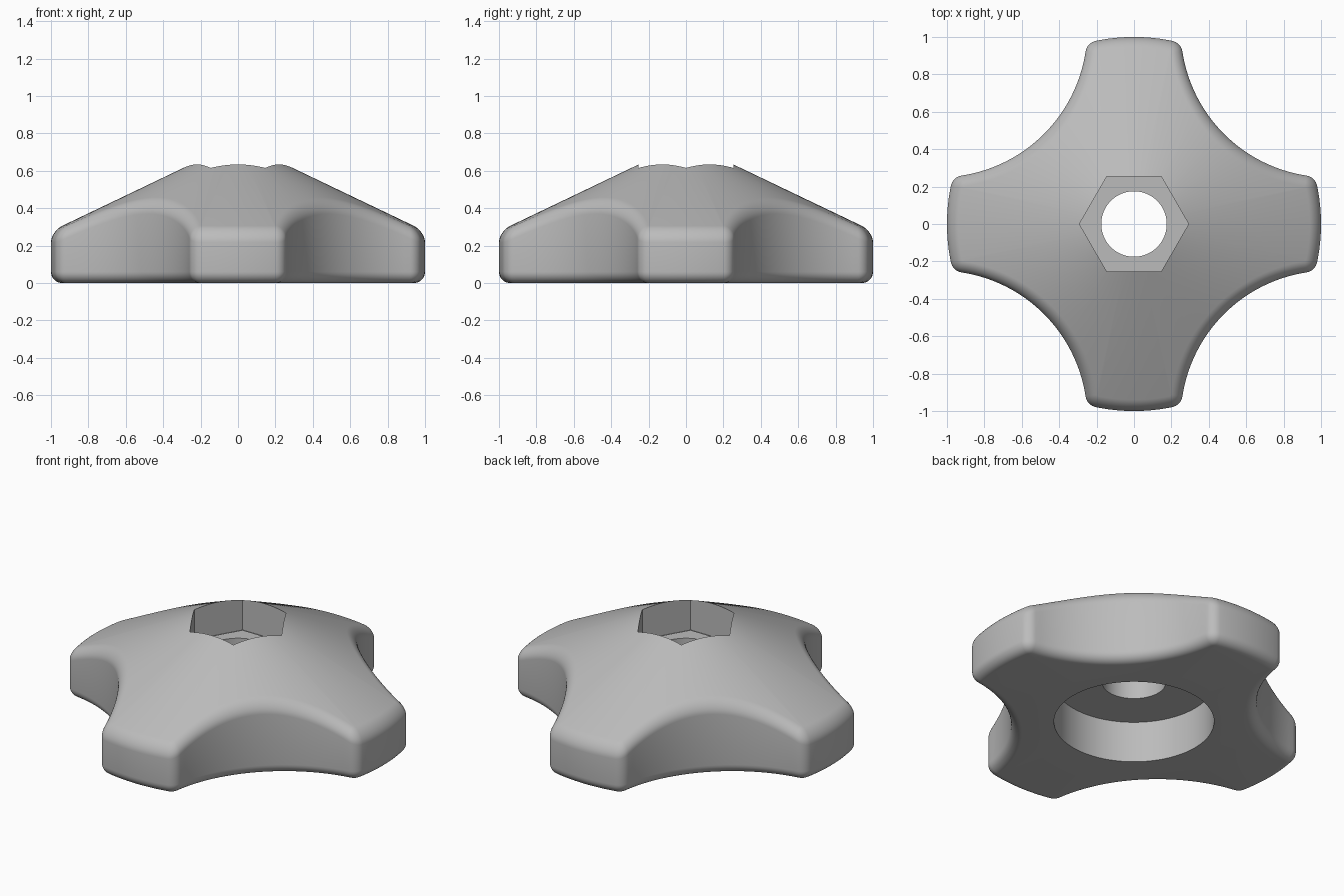
import bpy, bmesh, math
from math import sin, cos, pi, atan2, hypot

cube = bpy.data.objects.get("Cube")
if cube:
    bpy.data.objects.remove(cube, do_unlink=True)

grey = bpy.data.materials.new("plain_grey")
grey.use_nodes = True
grey.diffuse_color = (0.5, 0.5, 0.5, 1)
grey.node_tree.nodes["Principled BSDF"].inputs["Base Color"].default_value = (0.5, 0.5, 0.5, 1)

SCOOP, SCOOP_R = 1.04, 0.79     # scoop centre on the diagonal, and radius
CORNER, FILLET = 0.07, 0.06     # plan corner radius, edge rounding
BORE, COUNTERBORE, LEDGE = 0.175, 0.44, 0.25
POCKET_FLOOR, POCKET_FLAT, NUT_FLAT = 0.435, 0.253, 0.243


def cone_z(x, y):
    return 0.755 - 0.478 * hypot(x, y)


def loft(name, rings):
    """Join closed rings of equal length into a closed tube of faces."""
    bm = bmesh.new()
    loops = [[bm.verts.new(p) for p in ring] for ring in rings]
    n = len(loops[0])
    for a, b in zip(loops, loops[1:] + loops[:1]):
        for i in range(n):
            j = (i + 1) % n
            bm.faces.new((a[i], a[j], b[j], b[i]))
    bmesh.ops.recalc_face_normals(bm, faces=bm.faces)
    mesh = bpy.data.meshes.new(name)
    bm.to_mesh(mesh)
    bm.free()
    mesh.materials.append(grey)
    obj = bpy.data.objects.new(name, mesh)
    bpy.context.collection.objects.link(obj)
    return obj


def activate(obj):
    bpy.ops.object.select_all(action="DESELECT")
    obj.select_set(True)
    bpy.context.view_layer.objects.active = obj


def arc(cx, cy, r, a0, a1, n, side=1):
    """Points with outward normals, without the last point."""
    out = []
    for i in range(n):
        t = a0 + (a1 - a0) * i / n
        out.append((cx + r * cos(t), cy + r * sin(t), side * cos(t), side * sin(t)))
    return out


# Plan outline: half a lobe, mirrored on the diagonal, then turned four times
reach = 1 - CORNER
k = (reach**2 + 2 * SCOOP**2 - (SCOOP_R + CORNER)**2) / (2 * reach * SCOOP)
tip = pi / 4 - math.acos(k / math.sqrt(2))
qx, qy = reach * cos(tip), reach * sin(tip)
half = arc(0, 0, 1, 0, tip, 6)
half += arc(qx, qy, CORNER, tip, atan2(SCOOP - qy, SCOOP - qx), 8)
half += arc(SCOOP, SCOOP, SCOOP_R, atan2(qy - SCOOP, qx - SCOOP), -3 * pi / 4, 16, -1)
d = SCOOP - SCOOP_R / math.sqrt(2)
middle = [(d, d, math.sqrt(0.5), math.sqrt(0.5))]
quarter = half + middle + [(y, x, ny, nx) for x, y, nx, ny in reversed(half[1:])]
outline = []
for turn in range(4):
    outline += quarter
    quarter = [(-y, x, -ny, nx) for x, y, nx, ny in quarter]


def edge_ring(phi, top):
    inset, drop = FILLET * (1 - cos(phi)), FILLET * (1 - sin(phi))
    ring = []
    for x, y, nx, ny in outline:
        px, py = x - nx * inset, y - ny * inset
        ring.append((px, py, cone_z(px, py) - drop if top else drop))
    return ring


# Knob body: rounded edges, conical top, counterbored underside
steps = [pi / 2 * i / 8 for i in range(9)]
bottom = [edge_ring(p, False) for p in reversed(steps)]
top = [edge_ring(p, True) for p in steps]
angles = [atan2(p[1], p[0]) for p in top[-1]]


def circle(r, z, turns=angles):
    return [(r * cos(t), r * sin(t), z) for t in turns]


hole = BORE + 0.02
rings = bottom + top + [circle(hole, cone_z(hole, 0)), circle(hole, LEDGE),
                        circle(COUNTERBORE, LEDGE), circle(COUNTERBORE, 0)]
body = loft("knob_body", rings)

# Hexagonal pocket cut in the top
bpy.ops.mesh.primitive_cylinder_add(vertices=6, radius=POCKET_FLAT / cos(pi / 6), depth=1,
                                    location=(0, 0, POCKET_FLOOR + 0.5), rotation=(0, 0, pi / 2))
cutter = bpy.context.object
cutter.name = "pocket_cutter"
cutter.hide_render = True
cutter.data.materials.append(grey)
cut = body.modifiers.new("pocket", "BOOLEAN")
cut.operation, cut.solver, cut.object = "DIFFERENCE", "EXACT", cutter
activate(body)
bpy.ops.object.modifier_apply(modifier="pocket")
bpy.data.objects.remove(cutter, do_unlink=True)

# Hexagonal nut set into the pocket floor
turns = [2 * pi * i / 96 for i in range(96)]


def hexagon(z):
    ring = []
    for t in turns:
        r = NUT_FLAT / cos(t % (pi / 3) - pi / 6)
        ring.append((r * cos(t), r * sin(t), z))
    return ring


low, high = LEDGE - 0.002, POCKET_FLOOR + 0.004
nut = loft("hex_nut", [hexagon(low), hexagon(high), circle(BORE, high, turns), circle(BORE, low, turns)])

for obj in (body, nut):
    activate(obj)
    bpy.ops.object.shade_smooth_by_angle(angle=math.radians(30))
